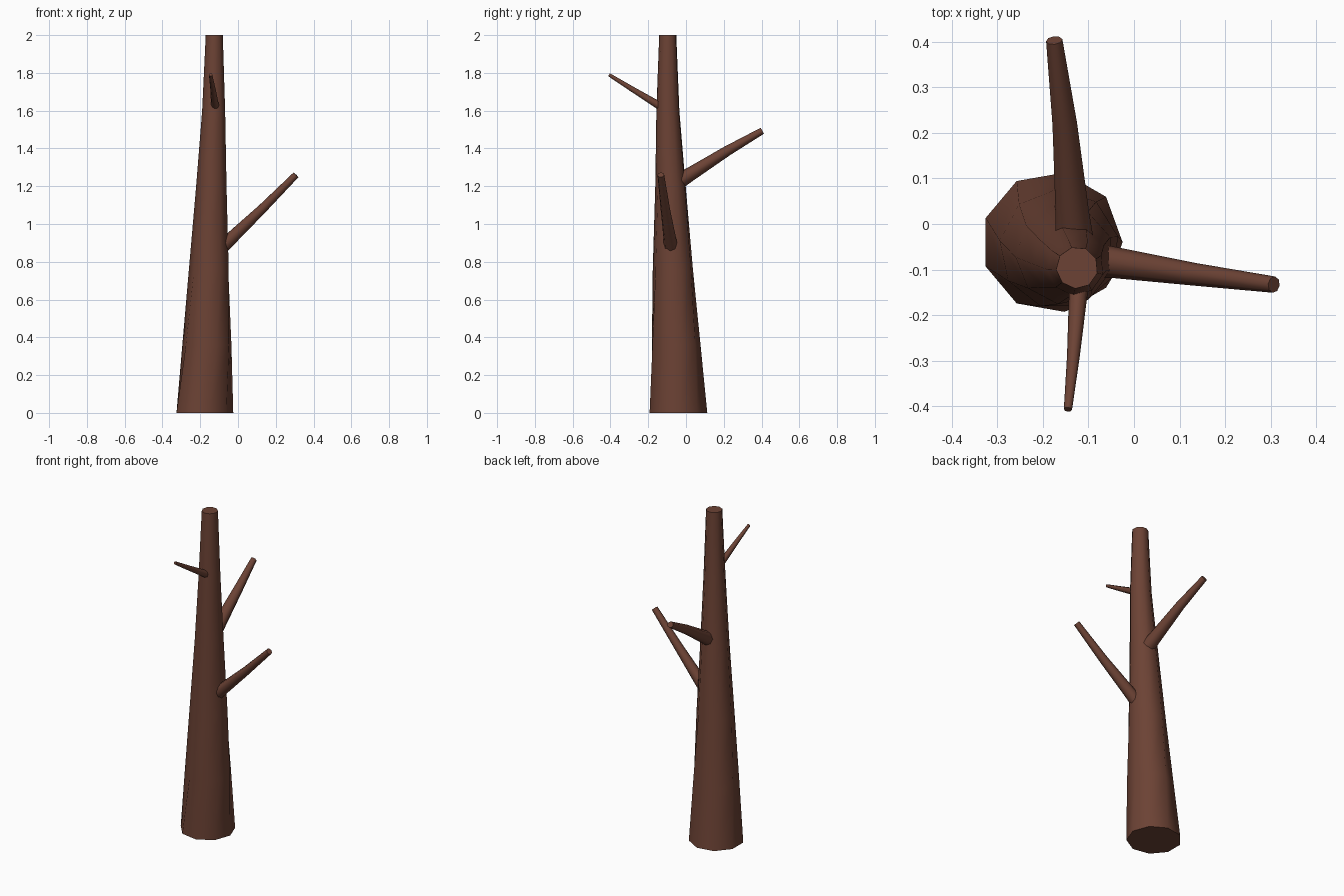
import bpy, bmesh, math
from mathutils import Vector

if "Cube" in bpy.data.objects:
    bpy.data.objects.remove(bpy.data.objects["Cube"])

bark = bpy.data.materials.new("bark")
bark.diffuse_color = (0.15, 0.055, 0.035, 1)
bark.use_nodes = True
bark.node_tree.nodes["Principled BSDF"].inputs["Base Color"].default_value = bark.diffuse_color


def limb(name, path, sides, level=False):
    """Tapered tube along path points (x, y, z, radius, twist in degrees)."""
    bm = bmesh.new()
    pts = [Vector(p[:3]) for p in path]
    rings = []
    for i, p in enumerate(path):
        t = (pts[min(i + 1, len(pts) - 1)] - pts[max(i - 1, 0)]).normalized()
        if level:
            u, v = Vector((1, 0, 0)), Vector((0, 1, 0))
        else:
            u = Vector((0, 0, 1)).cross(t).normalized()
            v = t.cross(u)
        ring = []
        for k in range(sides):
            a = math.radians(p[4]) + 2 * math.pi * k / sides
            ring.append(bm.verts.new(pts[i] + p[3] * (u * math.cos(a) + v * math.sin(a))))
        rings.append(ring)
    for a, b in zip(rings, rings[1:]):
        for k in range(sides):
            n = (k + 1) % sides
            bm.faces.new((a[k], a[n], b[n], b[k]))
    bm.faces.new(rings[0][::-1])
    bm.faces.new(rings[-1])
    bmesh.ops.recalc_face_normals(bm, faces=bm.faces)
    me = bpy.data.meshes.new(name)
    bm.to_mesh(me)
    bm.free()
    me.materials.append(bark)
    ob = bpy.data.objects.new(name, me)
    bpy.context.collection.objects.link(ob)
    bpy.ops.object.select_all(action='DESELECT')
    ob.select_set(True)
    bpy.context.view_layer.objects.active = ob
    bpy.ops.object.shade_smooth_by_angle(angle=math.radians(45))


# Leaning, slightly twisted trunk
limb("trunk", [
    (-0.180, -0.040, 0.00, 0.155, 0),
    (-0.164, -0.055, 0.36, 0.132, 12),
    (-0.152, -0.069, 0.76, 0.108, 22),
    (-0.140, -0.081, 1.20, 0.082, 25),
    (-0.128, -0.095, 1.60, 0.062, 25),
    (-0.125, -0.096, 2.00, 0.046, 25)], 9, True)

# Branches, with roots buried in the trunk
limb("right_branch", [
    (-0.110, -0.078, 0.855, 0.040, 0),
    (-0.040, -0.085, 0.920, 0.034, 0),
    (0.130, -0.110, 1.082, 0.025, 0),
    (0.307, -0.133, 1.260, 0.018, 0)], 8)
limb("back_branch", [
    (-0.130, -0.050, 1.220, 0.044, 0),
    (-0.135, 0.020, 1.262, 0.037, 0),
    (-0.152, 0.220, 1.388, 0.027, 0),
    (-0.175, 0.403, 1.493, 0.018, 0)], 8)
limb("front_branch", [
    (-0.118, -0.110, 1.610, 0.024, 0),
    (-0.123, -0.160, 1.638, 0.020, 0),
    (-0.133, -0.290, 1.717, 0.014, 0),
    (-0.145, -0.407, 1.790, 0.009, 0)], 8)
